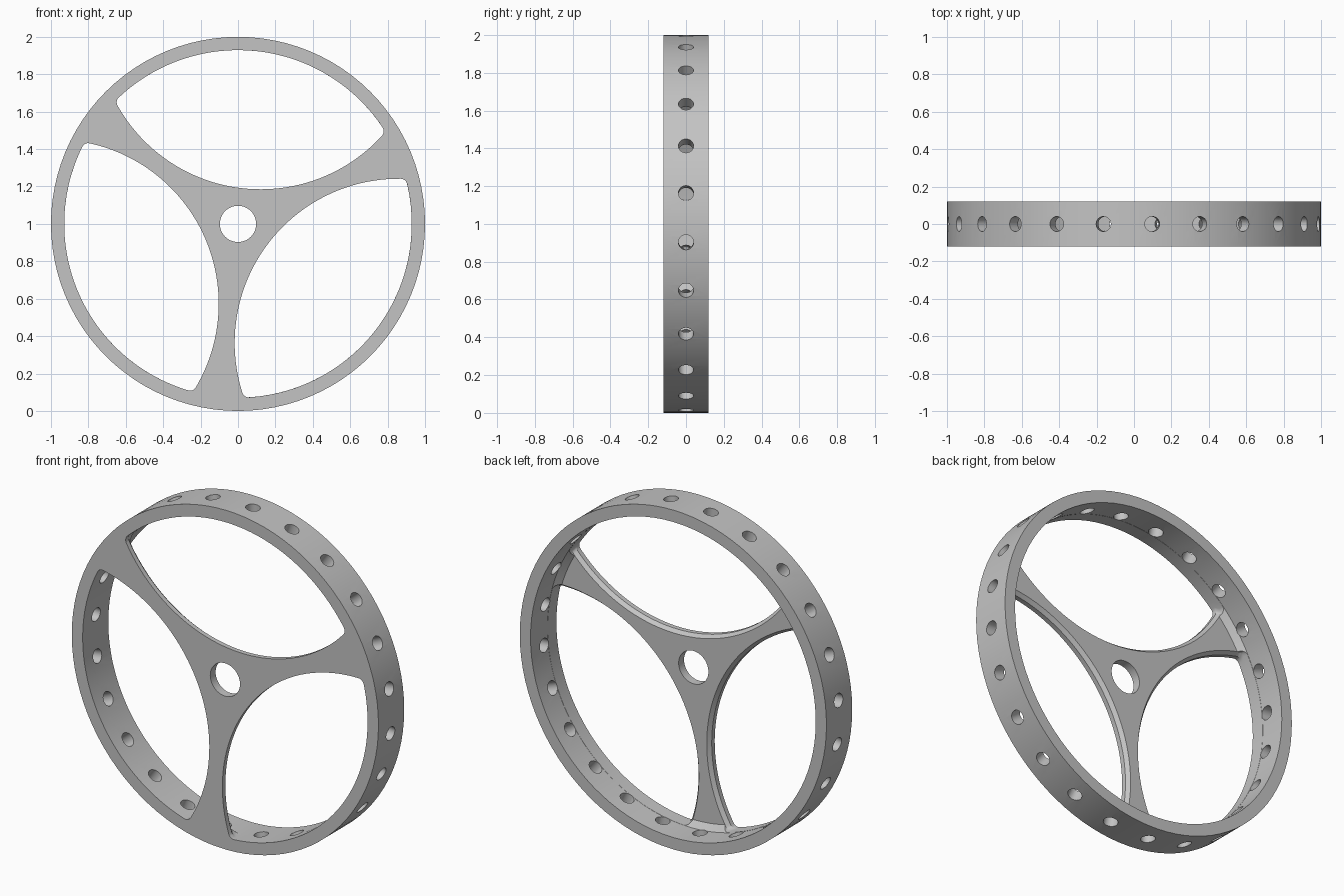
import bpy, bmesh, math
from mathutils import Vector, Matrix

if "Cube" in bpy.data.objects:
    bpy.data.objects.remove(bpy.data.objects["Cube"], do_unlink=True)

HALF = 0.12                  # half the wheel depth
INNER = 0.93                 # inside radius of the rim
PLATE = -0.07                # back face of the spoke plate
SEGS = 96

grey = bpy.data.materials.new("light_grey")
grey.use_nodes = True
grey.diffuse_color = (0.55, 0.55, 0.55, 1)
grey.node_tree.nodes["Principled BSDF"].inputs["Base Color"].default_value = (0.55, 0.55, 0.55, 1)


def loft(bm, sections):
    """Closed solid through (y, outline) sections, outlines lying in x-z about the axle."""
    rings = [[bm.verts.new((x, y, z + 1)) for x, z in pts] for y, pts in sections]
    n = len(rings[0])
    for a, b in zip(rings, rings[1:]):
        for i in range(n):
            bm.faces.new((a[i], a[(i + 1) % n], b[(i + 1) % n], b[i]))
    bm.faces.new(rings[0][::-1])
    bm.faces.new(rings[-1])


def circle(r, n=SEGS):
    return [(r * math.cos(math.tau * i / n), r * math.sin(math.tau * i / n)) for i in range(n)]


def lens(turn, rim, big, fillet=0.035, c=1.07):
    """Window outline: rim arc and spoke arc (radius big, centre c) with rounded corners."""
    t = math.acos(((rim - fillet)**2 + c * c - (big - fillet)**2) / (2 * (rim - fillet) * c))
    fx, fy = (rim - fillet) * math.cos(t), (rim - fillet) * math.sin(t)
    a = math.atan2(fy, fx - c)
    pts = []

    def arc(cx, cy, r, a0, a1, n):
        for i in range(n):
            w = a0 + (a1 - a0) * i / n
            pts.append((cx + r * math.cos(w), cy + r * math.sin(w)))

    arc(0, 0, rim, -t, t, 48)
    arc(fx, fy, fillet, t, a, 6)
    arc(c, 0, big, a, math.tau - a, 48)
    arc(fx, -fy, fillet, math.tau - a, math.tau - t, 6)
    co, si = math.cos(turn), math.sin(turn)
    return [(x * co - y * si, x * si + y * co) for x, y in pts]


def make(name, bm):
    bmesh.ops.recalc_face_normals(bm, faces=bm.faces[:])
    me = bpy.data.meshes.new(name)
    bm.to_mesh(me)
    bm.free()
    ob = bpy.data.objects.new(name, me)
    bpy.context.collection.objects.link(ob)
    return ob


def cut(target, cutter):
    """Subtract the cutter, then discard it."""
    cutter.hide_render = True
    mod = target.modifiers.new("cut", 'BOOLEAN')
    mod.operation, mod.solver, mod.object = 'DIFFERENCE', 'EXACT', cutter
    bpy.context.view_layer.update()
    dg = bpy.context.evaluated_depsgraph_get()
    me = bpy.data.meshes.new_from_object(target.evaluated_get(dg))
    target.modifiers.clear()
    target.data = me
    bpy.data.objects.remove(cutter, do_unlink=True)


# Solid wheel blank
bm = bmesh.new()
loft(bm, [(-HALF, circle(1)), (HALF, circle(1))])
wheel = make("spoked_wheel", bm)

# Hollow behind the spoke plate, sloping out to the rim
bm = bmesh.new()
loft(bm, [(PLATE, circle(0.897)), (PLATE + 0.033, circle(INNER)), (0.2, circle(INNER))])
cut(wheel, make("hollow_cutter", bm))

# Three windows with chamfered back edges, and the hub hole
bm = bmesh.new()
for k in range(3):
    turn = math.radians(83.5 + 120 * k)
    front, back = lens(turn, INNER - 0.001, 0.878), lens(turn, INNER - 0.001, 0.895)
    loft(bm, [(-0.2, front), (PLATE - 0.022, front), (PLATE, back), (0.03, back)])
loft(bm, [(-0.2, circle(0.097, 48)), (0.03, circle(0.097, 48))])
cut(wheel, make("window_cutter", bm))

# Ring of radial holes through the rim
bm = bmesh.new()
for k in range(24):
    a = math.radians(9.4 + 15 * k)
    d = Vector((math.cos(a), 0, math.sin(a)))
    mat = Matrix.Translation(d * 0.97 + Vector((0, 0, 1))) @ d.to_track_quat('Z', 'Y').to_matrix().to_4x4()
    bmesh.ops.create_cone(bm, cap_ends=True, segments=24, radius1=0.04, radius2=0.04,
                          depth=0.2, matrix=mat)
cut(wheel, make("rim_hole_cutter", bm))

wheel.data.materials.clear()
wheel.data.materials.append(grey)
for o in bpy.context.selected_objects:
    o.select_set(False)
wheel.select_set(True)
bpy.context.view_layer.objects.active = wheel
bpy.ops.object.shade_smooth_by_angle(angle=math.radians(25))
